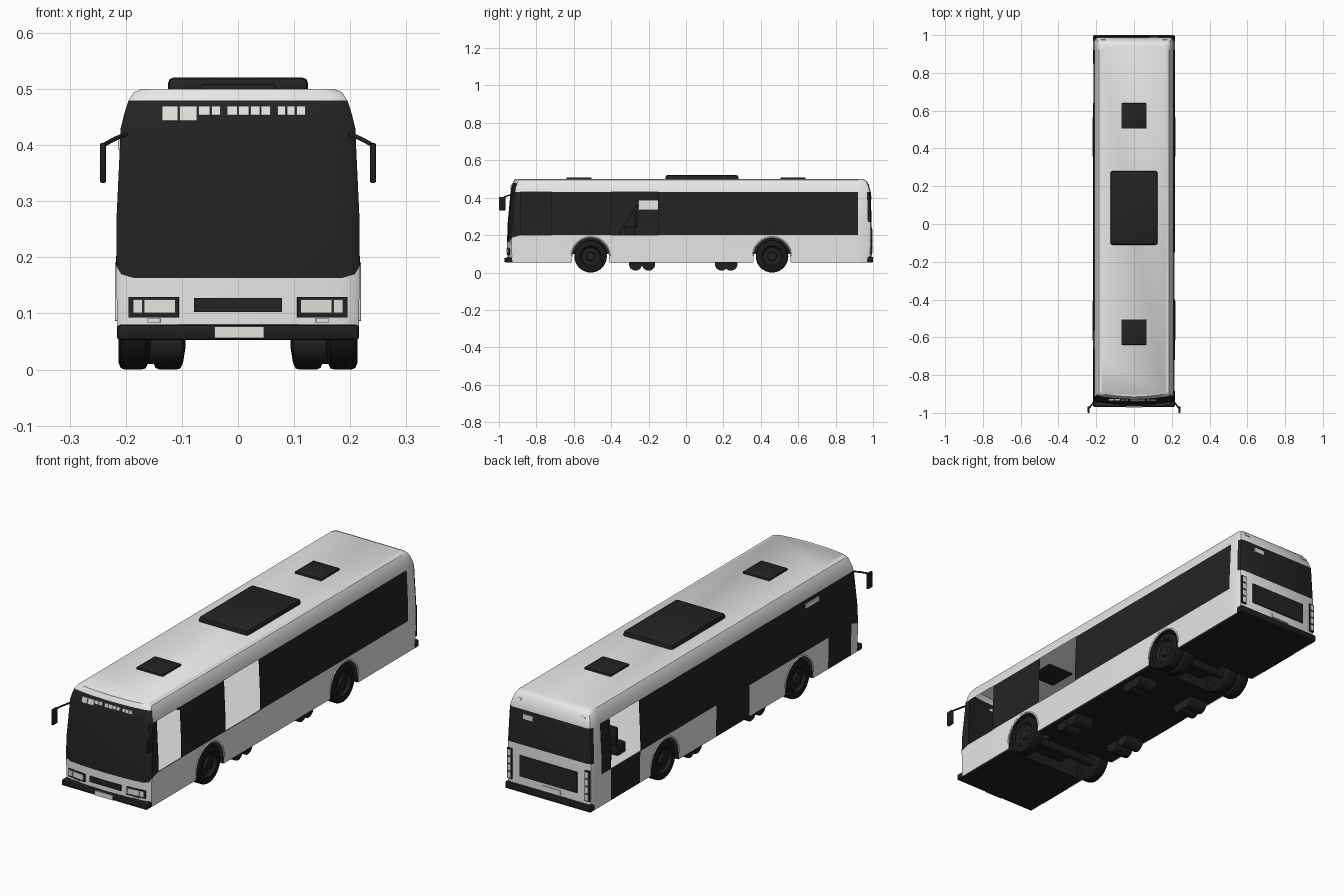
import bpy, bmesh, math
from mathutils import Matrix, Vector

cube = bpy.data.objects.get("Cube")
if cube:
    bpy.data.objects.remove(cube)


def material(name, r, g, b):
    m = bpy.data.materials.new(name)
    m.use_nodes = True
    m.diffuse_color = (r, g, b, 1)
    m.node_tree.nodes["Principled BSDF"].inputs["Base Color"].default_value = (r, g, b, 1)
    return m


WHITE = material("white paint", .8, .8, .8)
GLASS = material("black glass", .017, .017, .017)
RUBBER = material("tyre rubber", .01, .01, .01)
TRIM = material("dark trim", .014, .014, .014)
LAMP = material("pale lamp", .78, .83, .74)
CABIN = material("cabin white", .9, .9, .9)


def finish(name, bm, mats, smooth=True):
    mesh = bpy.data.meshes.new(name)
    bmesh.ops.recalc_face_normals(bm, faces=bm.faces)
    bm.to_mesh(mesh)
    bm.free()
    for m in mats:
        mesh.materials.append(m)
    ob = bpy.data.objects.new(name, mesh)
    bpy.context.collection.objects.link(ob)
    if smooth:
        bpy.ops.object.select_all(action='DESELECT')
        ob.select_set(True)
        bpy.context.view_layer.objects.active = ob
        bpy.ops.object.shade_smooth_by_angle(angle=math.radians(30))
    return ob


def box(name, mat, x, y, z, bevel=0, turn=0, tilt=0):
    """Box from (low, high) ranges, turned about its own centre."""
    bm = bmesh.new()
    size = [b - a for a, b in (x, y, z)]
    bmesh.ops.create_cube(bm, size=1, matrix=Matrix.Diagonal((*size, 1)))
    if bevel:
        bmesh.ops.bevel(bm, geom=bm.edges[:], offset=bevel, segments=2,
                        profile=.5, affect='EDGES')
    ob = finish(name, bm, [mat], bool(bevel))
    ob.location = [(a + b) / 2 for a, b in (x, y, z)]
    ob.rotation_euler = (tilt, 0, turn)
    return ob


def lathe(name, profile, mat, y, z, steps=32):
    """Spin (x, radius) points around an axis running along x."""
    bm = bmesh.new()
    vs = [bm.verts.new((x, 0, r)) for x, r in profile]
    es = [bm.edges.new(p) for p in zip(vs, vs[1:])]
    bmesh.ops.spin(bm, geom=vs + es, axis=(1, 0, 0), cent=(0, 0, 0),
                   angle=math.tau, steps=steps)
    bmesh.ops.remove_doubles(bm, verts=bm.verts, dist=1e-5)
    ob = finish(name, bm, [mat])
    ob.location = (0, y, z)
    return ob


def tube(name, points, radius, mat):
    cu = bpy.data.curves.new(name, 'CURVE')
    cu.dimensions = '3D'
    cu.bevel_depth = radius
    cu.bevel_resolution = 2
    cu.use_fill_caps = True
    sp = cu.splines.new('POLY')
    sp.points.add(len(points) - 1)
    for p, co in zip(sp.points, points):
        p.co = (*co, 1)
    cu.materials.append(mat)
    ob = bpy.data.objects.new(name, cu)
    bpy.context.collection.objects.link(ob)


# Body shell: stacked rings, with wheel arches shaped into the lowest edge
AXLES = (-.51, .46)
WHEEL_Z, ARCH, SILL = .087, .098, .055
DOORS = ((-.885, -.72), (-.15, .09), (.64, .85))
RINGS = ((SILL, .215, -.955, .99), (.2, .217, -.957, .992), (.27, .2165, -.953, .992),
         (.43, .209, -.938, .988), (.455, .203, -.934, .982), (.48, .195, -.926, .972),
         (.494, .186, -.918, .96), (.5, .172, -.915, .945))
arch_pts = {}
for a in AXLES:
    for i in range(17):
        t = math.pi * i / 16
        arch_pts[round(a - ARCH * math.cos(t), 4)] = WHEEL_Z + ARCH * math.sin(t)
    for s in (-1, 1):
        arch_pts[round(a + s * (ARCH + .001), 4)] = SILL
stations = sorted(set(arch_pts) | {y for d in DOORS for y in d} | {-.4, .92})


def half_ring(k):
    z, w, yf, yr = RINGS[k]
    front = [(w * fx, yf + dy, z) for fx, dy in
             ((0, 0), (.5, .004), (.85, .012), (.96, .017), (1, .024))]
    if k == 1:
        front = [(x, y, h) for (x, y, _), h in zip(front, (.163, .163, .163, .17, .185))]
    side = [(w, y, arch_pts.get(y, z) if k == 0 else z) for y in stations]
    rear = [(w, yr - .02, z), (.97 * w, yr - .006, z), (.9 * w, yr, z), (0, yr, z)]
    return front + side + rear


def inside(y, *spans):
    return any(a < y < b for a, b in spans)


bm = bmesh.new()
rings = []
for k in range(len(RINGS)):
    half = half_ring(k)
    n = len(half)
    full = half + [(-x, y, z) for x, y, z in half[-2:0:-1]]
    rings.append([bm.verts.new(p) for p in full])
count = len(rings[0])
for row, (low, high) in enumerate(zip(rings, rings[1:])):
    for j in range(count):
        q = (j + 1) % count
        col = j if j < n - 1 else count - 1 - j
        left = j < n - 1
        y = (high[j].co.y + high[q].co.y) / 2
        if col < 4:
            dark = 1 <= row <= 4
        elif col >= n - 4:
            dark = row == 2
        else:
            dark = row in (1, 2) and y < .92
            dark |= row == 0 and not left and inside(y, *DOORS)
            # Open windows
            gaps = ((-.885, -.72), (-.4, -.15)) if left else ((.64, .85),)
            if row in (1, 2) and inside(y, *gaps):
                continue
        f = bm.faces.new((low[j], low[q], high[q], high[j]))
        f.material_index = int(dark)
bm.faces.new(rings[-1])
finish("body_shell", bm, [WHITE, GLASS])

# Floor and underbody
box("cabin_floor", CABIN, (-.212, .212), (-.925, .975), (.19, .198))
box("floor_underside", TRIM, (-.212, .212), (-.925, .975), (.183, .19))
for name, a, b in (("front", -.93, -.612), ("middle", -.408, .358), ("rear", .562, .985)):
    box(name + "_underbody", TRIM, (-.208, .208), (a, b), (.053, .184))
for a in AXLES:
    box("axle_tunnel", TRIM, (-.09, .09), (a - .11, a + .11), (.1, .184))
    lathe("axle", [(-.2, .02), (.2, .02)], TRIM, a, WHEEL_Z, 12)

# Wheels, with twin tyres at the rear, and arch lips
TYRE = ((0, .05), (.004, .075), (.009, .085), (.016, .087), (.046, .087),
        (.053, .084), (.057, .075), (.057, .055), (.052, .052))
HUB = ((.052, .052), (.044, .046), (.044, .026), (.054, .022), (.054, 0))
for s in (-1, 1):
    for a in AXLES:
        for inner in ((.156,) if a < 0 else (.156, .094)):
            lathe("tyre", [(s * (inner + x), r) for x, r in TYRE], RUBBER, a, WHEEL_Z)
            lathe("wheel_hub", [(s * (inner + x), r) for x, r in HUB], GLASS, a, WHEEL_Z)
        arc = [math.pi * i / 20 for i in range(21)]
        tube("arch_lip", [(s * .215, a + .102 * math.cos(t), WHEEL_Z + .102 * math.sin(t))
                          for t in arc], .004, WHITE)
    for y in (-.27, -.2, .19, .24):
        lathe("air_tank", [(s * .1, 0), (s * .1, .035), (s * .19, .035), (s * .19, 0)],
              TRIM, y, .045, 20)

# Bumpers and number plates
box("front_bumper", TRIM, (-.216, .216), (-.968, -.925), (.053, .08), .006)
box("rear_bumper", TRIM, (-.216, .216), (.965, 1), (.053, .085), .006)
box("front_plate", LAMP, (-.042, .046), (-.972, -.967), (.056, .077))
box("rear_plate", WHITE, (-.06, .03), (.988, .995), (.092, .112))

# Front grille, headlights and route display
box("front_grille", GLASS, (-.078, .078), (-.9605, -.952), (.103, .128))
for s in (-1, 1):
    def span(a, b):
        return tuple(sorted((s * a, s * b)))
    box("headlight_frame", GLASS, span(.105, .195), (-.953, -.944), (.093, .129), turn=s * .12)
    box("headlight", LAMP, span(.112, .167), (-.957, -.949), (.101, .125), turn=s * .12)
    box("indicator", LAMP, span(.17, .187), (-.953, -.945), (.101, .125), turn=s * .12)
    box("fog_lamp", WHITE, span(.138, .162), (-.953, -.945), (.084, .091), turn=s * .12)
for a, b, low in ((-.135, -.107, .443), (-.104, -.073, .443), (-.07, -.05, .453),
                  (-.047, -.031, .453), (-.02, -.001, .453), (.001, .02, .453),
                  (.022, .039, .453), (.041, .058, .453), (.07, .085, .453),
                  (.087, .102, .453), (.104, .12, .453)):
    box("route_display", LAMP, (a, b), (-.937, -.93), (low, .469), tilt=-.2)
box("side_display", LAMP, (-.214, -.209), (-.66, -.56), (.392, .412))

# Rear grille, display and lamps
box("rear_grille", GLASS, (-.145, .145), (.988, .9965), (.125, .22))
box("rear_display", LAMP, (.08, .13), (.986, .993), (.39, .412))
for s in (-1, 1):
    def span(a, b):
        return tuple(sorted((s * a, s * b)))
    box("tail_light_frame", GLASS, span(.184, .208), (.988, .9955), (.1, .24))
    for i in range(4):
        z = .105 + i * .034
        box("tail_light", LAMP, span(.188, .204), (.99, .998), (z, z + .027))
    box("marker_lamp", LAMP, span(.15, .175), (.972, .979), (.462, .474), tilt=.35)

# Roof unit and hatches
box("roof_unit", GLASS, (-.125, .125), (-.11, .28), (.485, .521), .011)
for a, b in ((-.64, -.505), (.505, .64)):
    box("roof_hatch", GLASS, (-.067, .067), (a, b), (.494, .509), .004)

# Mirrors
for s in (-1, 1):
    tube("mirror_arm", [(s * .2, -.925, .42), (s * .222, -.955, .41), (s * .24, -.978, .4)],
         .004, TRIM)
    x = sorted((s * .235, s * .246))
    box("mirror", TRIM, x, (-1, -.966), (.333, .404), .003)

# Cabin fittings seen through the open windows
for y in (-.3, .7, .8):
    for x in (-.13, .08):
        box("seat_base", TRIM, (x - .035, x + .035), (y - .03, y + .03), (.195, .245), .006)
        box("seat_back", TRIM, (x - .035, x + .035), (y + .025, y + .04), (.24, .33), .005)
box("inner_panel", CABIN, (-.203, -.198), (-.255, -.15), (.335, .388))
box("partition", GLASS, (-.2, -.05), (-.315, -.305), (.195, .37), tilt=-.55)
